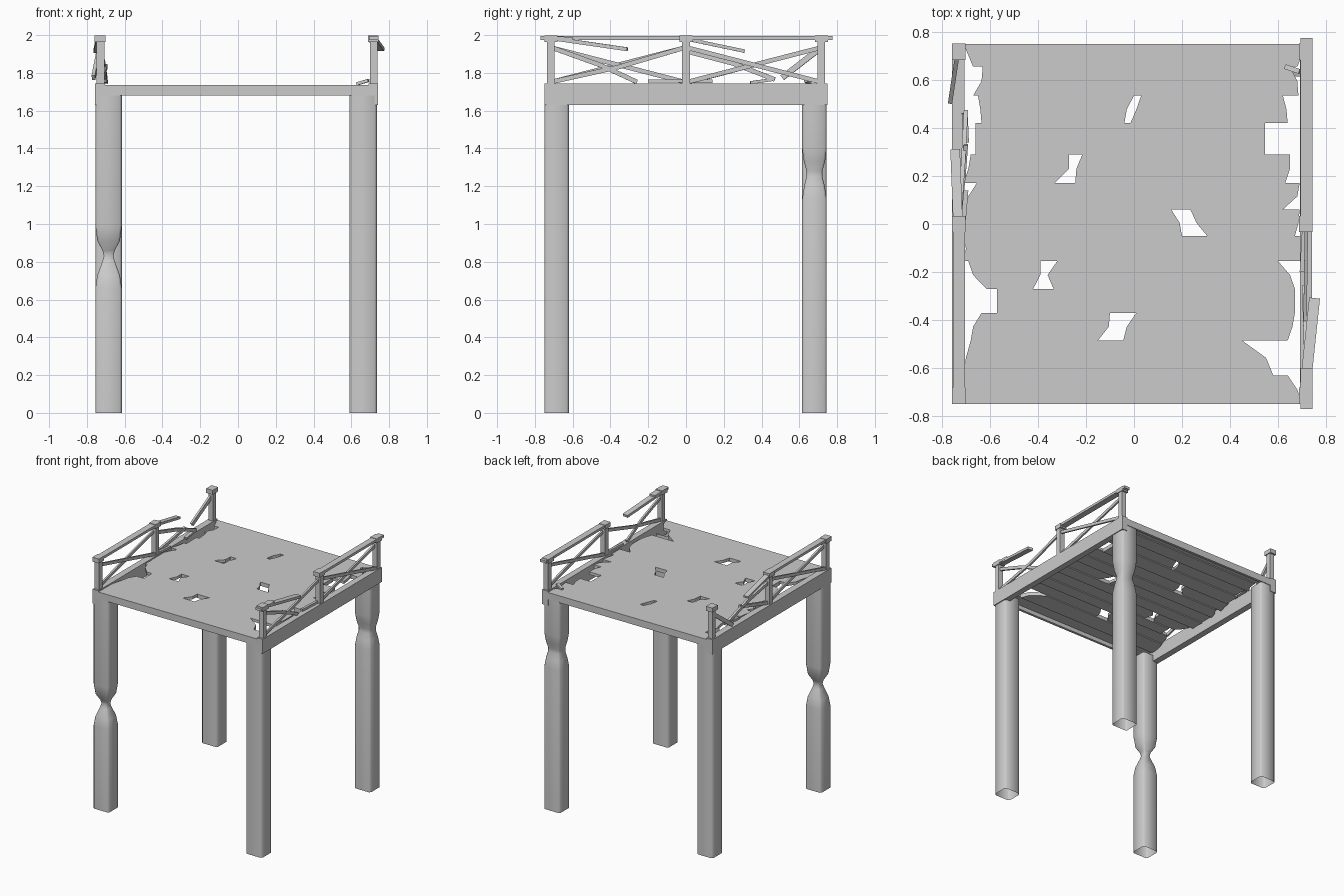
import bpy, bmesh, math
from mathutils import Vector

if "Cube" in bpy.data.objects:
    bpy.data.objects.remove(bpy.data.objects["Cube"])

grey = bpy.data.materials.new("weathered grey")
grey.diffuse_color = (0.6, 0.6, 0.6, 1)
grey.use_nodes = True
grey.node_tree.nodes["Principled BSDF"].inputs["Base Color"].default_value = grey.diffuse_color


def finish(name, bm, smooth=False):
    bmesh.ops.recalc_face_normals(bm, faces=bm.faces)
    me = bpy.data.meshes.new(name)
    bm.to_mesh(me)
    bm.free()
    me.materials.append(grey)
    for p in me.polygons:
        p.use_smooth = smooth
    ob = bpy.data.objects.new(name, me)
    bpy.context.collection.objects.link(ob)
    return ob


def box(name, x, y, z):
    bm = bmesh.new()
    bmesh.ops.create_cube(bm, size=1)
    for v in bm.verts:
        v.co = [(r[0] + r[1]) / 2 + c * (r[1] - r[0]) for r, c in zip((x, y, z), v.co)]
    return finish(name, bm)


def beam(name, pts, w, h):
    """Rectangular bar following a path that runs mainly along y."""
    bm = bmesh.new()
    pts = [Vector(p) for p in pts]
    rings = []
    for i, p in enumerate(pts):
        d = (pts[min(i + 1, len(pts) - 1)] - pts[max(i - 1, 0)]).normalized()
        side = d.cross(Vector((0, 0, 1))).normalized()
        up = side.cross(d)
        rings.append([bm.verts.new(p + side * a * w / 2 + up * b * h / 2)
                      for a, b in ((-1, -1), (1, -1), (1, 1), (-1, 1))])
    for a, b in zip(rings, rings[1:]):
        for k in range(4):
            bm.faces.new((a[k], a[(k + 1) % 4], b[(k + 1) % 4], b[k]))
    bm.faces.new(rings[0])
    bm.faces.new(rings[-1])
    return finish(name, bm)


# Legs: chamfered square tubes, open below, some worn to a waist
def leg(name, cx, cy, rx, ry, top, waist=()):
    bm = bmesh.new()
    c = 0.012
    rings = []
    for z, sx, sy in [(0, 1, 1), *waist, (top, 1, 1)]:
        outline = [(rx, ry - c), (rx - c, ry), (c - rx, ry), (-rx, ry - c),
                   (-rx, c - ry), (c - rx, -ry), (rx - c, -ry), (rx, c - ry)]
        rings.append([bm.verts.new((cx + x * sx, cy + y * sy, z)) for x, y in outline])
    for a, b in zip(rings, rings[1:]):
        for k in range(8):
            bm.faces.new((a[k], a[(k + 1) % 8], b[(k + 1) % 8], b[k]))
    finish(name, bm, True)


low = [(0.66, 1, 1), (0.73, 0.85, 0.85), (0.80, 0.48, 0.48), (0.83, 0.36, 0.36),
       (0.86, 0.46, 0.46), (0.91, 0.85, 0.85), (0.99, 1, 1)]
high = [(1.13, 1, 1), (1.20, 0.87, 0.84), (1.25, 0.72, 0.65), (1.28, 0.72, 0.64),
        (1.33, 0.88, 0.86), (1.40, 1, 1)]
leg("front_left_leg", -0.685, -0.685, 0.07, 0.065, 1.68, low)
leg("back_left_leg", -0.685, 0.68, 0.07, 0.065, 1.68)
leg("front_right_leg", 0.663, -0.685, 0.072, 0.065, 1.68)
leg("back_right_leg", 0.663, 0.68, 0.072, 0.065, 1.68, high)

# Side beams and thin end rims carrying the deck
box("left_side_beam", (-0.757, -0.705), (-0.75, 0.75), (1.63, 1.745))
box("right_side_beam", (0.692, 0.742), (-0.75, 0.75), (1.63, 1.745))
for n, y in (("front", -0.74), ("back", 0.74)):
    box(n + "_rim", (-0.75, 0.735), (y - 0.01, y + 0.01), (1.68, 1.734))

# Deck planks: each end is broken at back, middle and front of the plank
ROWS = [0.75, 0.655, 0.535, 0.42, 0.29, 0.17, 0.06, -0.05, -0.155, -0.27, -0.37,
        -0.485, -0.63, -0.75]
LEFT = [(-.71, -.69, -.67), (-.63, -.635, -.67), (-.65, -.64, -.635), (-.66, -.66, -.66),
        (-.68, -.69, -.71), (-.655, -.69, -.71), (-.71, -.71, -.705), (-.71, -.7, -.71),
        (-.69, -.67, -.615), (-.57, -.57, -.57), (-.635, -.67, -.68), (-.68, -.70, -.71),
        (-.71, -.71, -.71)]
RIGHT = [(.70, .70, .68), (.65, .68, .685), (.62, .635, .64), (.545, .545, .545),
         (.65, .65, .63), (.69, .68, .62), (.69, .685, .67), (.69, .70, .69),
         (.60, .65, .67), (.67, .67, .67), (.67, .66, .64), (.45, .55, .58),
         (.64, .68, .70)]
GAPS = {2: ((0, -.03, -.04), (.03, .01, -.015)),
        4: ((-.27, -.27, -.33), (-.215, -.24, -.245)),
        6: ((.155, .19, .20), (.235, .26, .305)),
        8: ((-.39, -.39, -.42), (-.32, -.36, -.335)),
        10: ((-.10, -.105, -.15), (.01, -.03, -.045))}


def plank(name, i, left, right):
    a, b = ROWS[i], ROWS[i + 1]
    ys = (a, (a + b) / 2, b)
    outline = list(zip(left, ys)) + list(zip(right, ys))[::-1]
    bm = bmesh.new()
    face = bm.faces.new([bm.verts.new((x, y, 1.735)) for x, y in outline])
    ext = bmesh.ops.extrude_face_region(bm, geom=[face])
    drop = 0.022 + 0.008 * (i % 2)
    for v in ext["geom"]:
        if isinstance(v, bmesh.types.BMVert):
            v.co.z -= drop
    finish(name, bm)


for i in range(13):
    if i in GAPS:
        plank(f"plank_{i}_left", i, LEFT[i], GAPS[i][0])
        plank(f"plank_{i}_right", i, GAPS[i][1], RIGHT[i])
    else:
        plank(f"plank_{i}", i, LEFT[i], RIGHT[i])

# Railing posts with caps
for side, x in (("left", -0.728), ("right", 0.718)):
    for n, y in (("front", -0.715), ("middle", 0.0), ("back", 0.717)):
        box(f"{side}_{n}_post", (x - 0.02, x + 0.02), (y - 0.02, y + 0.02), (1.74, 1.968))
        box(f"{side}_{n}_cap", (x - 0.031, x + 0.026), (y - 0.034, y + 0.034), (1.963, 1.998))

XL, XR = -0.728, 0.718
# Hand rails, whole and broken
beam("left_front_rail", [(XL, -0.75, 1.985), (XL, 0.03, 1.985)], 0.05, 0.02)
beam("left_broken_rail", [(XL - .005, 0.0, 1.98), (-0.745, 0.31, 1.915)], 0.04, 0.018)
beam("right_back_rail", [(XR, -0.03, 1.985), (XR, 0.775, 1.985)], 0.05, 0.02)
beam("right_front_rail_stub", [(XR, -0.77, 1.985), (XR, -0.60, 1.98)], 0.05, 0.02)
beam("right_broken_rail", [(0.712, -0.69, 1.98), (0.752, -0.31, 1.925)], 0.045, 0.02)

# Cross braces of the intact bays
for side, x, y0, y1 in (("left", XL, -0.70, -0.02), ("right", XR, 0.02, 0.70)):
    beam(side + "_brace_a", [(x - .006, y0, 1.755), (x - .006, y1, 1.93)], 0.014, 0.024)
    beam(side + "_brace_b", [(x + .006, y0, 1.93), (x + .006, y1, 1.755)], 0.014, 0.024)

# Snapped braces of the damaged bays
beam("right_snapped_brace_a", [(XR, -0.70, 1.93), (XR - .005, -0.45, 1.84),
                               (XR - .012, -0.26, 1.752)], 0.014, 0.024)
beam("right_snapped_brace_b", [(XR, -0.02, 1.93), (XR - .005, -0.36, 1.83),
                               (XR, -0.70, 1.755)], 0.014, 0.024)
beam("left_snapped_brace_a", [(XL, 0.02, 1.91), (-0.712, 0.25, 1.85),
                              (-0.70, 0.47, 1.765)], 0.018, 0.024)
beam("left_snapped_brace_b", [(XL, 0.02, 1.755), (-0.71, 0.2, 1.80),
                              (-0.70, 0.33, 1.835)], 0.018, 0.024)
beam("left_hanging_brace", [(-0.735, 0.71, 1.93), (-0.765, 0.51, 1.775)], 0.018, 0.03)

# Fallen splinters along the beams
beam("right_splinter_a", [(0.70, -0.20, 1.757), (0.71, -0.02, 1.757)], 0.02, 0.018)
beam("left_splinter_a", [(-0.70, 0.14, 1.755), (-0.71, 0.02, 1.757)], 0.02, 0.018)
beam("left_splinter_b", [(-0.70, 0.34, 1.748), (-0.705, 0.46, 1.765)], 0.025, 0.016)
beam("right_splinter_b", [(0.63, 0.655, 1.742), (0.69, 0.635, 1.76)], 0.02, 0.016)
